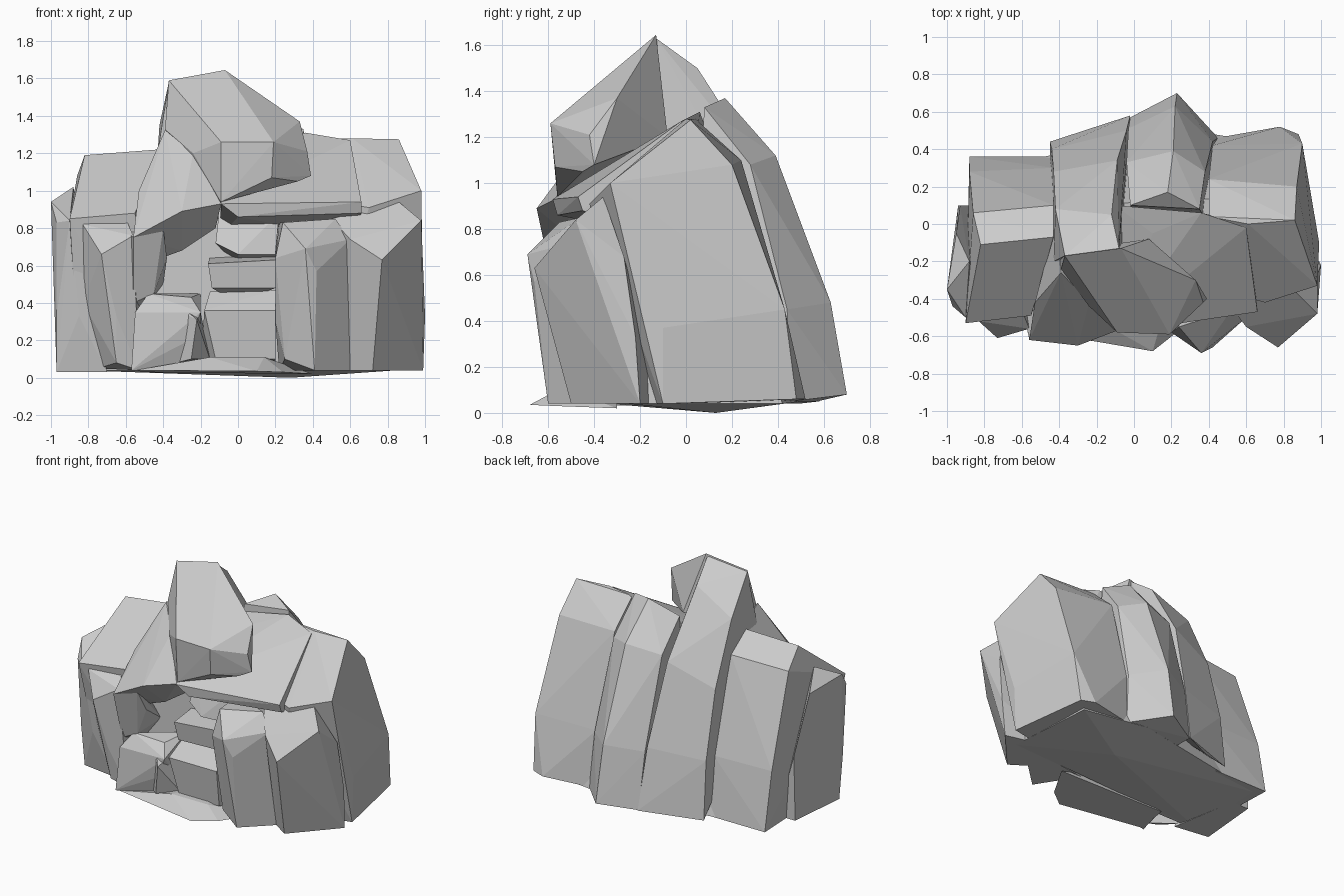
import bpy, bmesh


def rock(name, *pts):
    """One faceted rock: the convex hull of a few corner points."""
    bm = bmesh.new()
    for p in pts:
        bm.verts.new(p)
    res = bmesh.ops.convex_hull(bm, input=bm.verts)
    junk = {e for e in res["geom_interior"] + res["geom_unused"]
            if isinstance(e, bmesh.types.BMVert)}
    bmesh.ops.delete(bm, geom=list(junk), context='VERTS')
    bmesh.ops.dissolve_limit(bm, angle_limit=0.03, verts=bm.verts, edges=bm.edges)
    bmesh.ops.recalc_face_normals(bm, faces=bm.faces)
    me = bpy.data.meshes.new(name)
    bm.to_mesh(me)
    bm.free()
    ob = bpy.data.objects.new(name, me)
    bpy.context.collection.objects.link(ob)
    return ob


# hidden core that closes the gaps between slabs
rock("core", (-.85, -.34, .04), (.85, -.25, .04), (-.82, .3, .04), (.8, .42, .04), (.3, .5, .05),
     (.28, .13, 0), (-.8, -.33, .85), (.8, -.28, .85), (-.75, .08, .9), (.75, .15, .9))

# right block
rock("right_block", (.61, .0, 1.28), (.86, .02, 1.275), (.4, .04, 1.28), (.98, -.33, 1.0),
     (.7, -.42, .91), (.45, -.35, .95), (.87, .2, 1.08), (.4, .24, 1.1),
     (.9, .43, .45), (.42, .42, .45), (.78, .52, .06), (.44, .46, .05), (.88, .48, .06),
     (.98, -.1, .04), (.99, -.1, .37), (.98, -.24, .7), (.45, -.2, .04))

# front right column
rock("front_right_column", (.77, -.66, .63), (.98, -.48, .84), (.86, -.36, .94), (.5, -.42, .85),
     (.6, -.55, .74), (.98, -.27, .68), (.75, -.57, .32), (1.0, -.22, .33), (.6, -.46, .3),
     (.6, -.42, .04), (.72, -.5, .04), (.99, -.2, .04), (.6, -.1, .04))

# front middle column
rock("front_middle_column", (.36, -.69, .69), (.42, -.66, .57), (.24, -.55, .83),
     (.52, -.46, .85), (.6, -.5, .74), (.2, -.58, .64), (.2, -.5, .3), (.41, -.6, .3),
     (.6, -.42, .3), (.25, -.53, .1), (.41, -.6, .04), (.6, -.42, .04), (.22, -.3, .04),
     (.6, -.25, .04), (.22, -.3, .83))

# overhanging plate above the hollow
rock("overhang_plate", (-.09, -.58, .93), (.66, -.47, .94), (.66, -.45, .88), (0, -.56, .86),
     (.62, -.16, 1.13), (.6, -.02, 1.27), (.36, .06, 1.31), (.1, -.05, 1.2), (-.1, .1, 1.2),
     (-.1, 0, .75), (.6, 0, .75))

# tall back slab
rock("back_slab", (.18, .17, 1.37), (.35, .08, 1.33), (-.02, .1, 1.27), (.21, .39, 1.12),
     (.38, .28, 1.08), (-.04, .33, 1.08), (.22, .63, .48), (.42, .44, .45), (-.03, .51, .45),
     (.23, .7, .08), (.45, .46, .05), (-.02, .57, .05), (.4, 0, .04), (0, 0, .04))

# peak slab running down the back
rock("peak_slab", (-.37, -.17, 1.58), (-.08, -.13, 1.63), (-.42, .08, 1.35), (-.12, .05, 1.5),
     (-.43, .28, .92), (-.09, .34, 1.05), (-.44, .4, .45), (-.04, .5, .48),
     (-.45, .44, .04), (-.23, .49, .04), (-.02, .58, .05), (-.43, -.1, .6), (-.05, -.1, .6),
     (-.43, -.2, 1.2))

# jutting peak cap
rock("peak_cap", (-.37, -.17, 1.59), (-.07, -.13, 1.645), (.33, -.3, 1.37),
     (.37, -.42, 1.21), (.39, -.4, 1.08), (.32, -.45, 1.05), (.18, -.57, 1.07), (.19, -.59, 1.26),
     (-.09, -.58, 1.26), (-.24, -.44, 1.2), (-.39, -.24, 1.33), (-.4, -.15, 1.2),
     (-.09, -.56, .94), (.08, -.08, 1.2))

# left brow facet
rock("left_brow", (-.39, -.26, 1.325), (-.24, -.42, 1.2), (-.09, -.57, .93), (-.3, -.65, .89),
     (-.56, -.62, .75), (-.53, -.42, 1.0), (-.42, 0, 1.2), (-.1, -.1, 1.1), (-.12, -.4, .8),
     (-.3, -.4, .68), (-.52, -.4, .6))
rock("left_cheek", (-.56, -.62, .75), (-.4, -.58, .8), (-.38, -.5, .64), (-.45, -.5, .45),
     (-.56, -.52, .4), (-.62, -.3, .8), (-.55, -.3, .3), (-.4, -.3, .5))

# left block and its side flake
rock("left_block", (-.82, -.11, 1.19), (-.43, -.07, 1.22), (-.9, -.53, .85), (-.55, -.49, .88),
     (-.86, .06, 1.08), (-.43, .1, 1.1), (-.88, .28, .45), (-.43, .3, .45),
     (-.88, .36, .04), (-.43, .36, .04), (-.85, -.38, .3), (-.5, -.35, .3),
     (-.85, -.35, .04), (-.5, -.35, .04))
rock("left_side_flake", (-1, -.35, .94), (-.88, -.2, 1.02), (-.9, -.5, .84), (-.97, -.44, .83),
     (-.97, -.4, .33), (-.85, -.44, .33), (-.97, -.36, .03), (-.7, -.4, .03),
     (-.95, -.05, .9), (-.93, .1, .5), (-.94, .1, .04), (-.8, .1, .04))

# front left column
rock("front_left_column", (-.83, -.52, .82), (-.6, -.46, .85), (-.56, -.56, .76),
     (-.73, -.61, .66), (-.65, -.56, .33), (-.56, -.5, .32), (-.83, -.42, .4),
     (-.65, -.52, .08), (-.53, -.5, .04), (-.75, -.35, .05), (-.5, -.3, .5))

# broken ledges inside the hollow
rock("lower_left_ledge", (-.55, -.56, .35), (-.48, -.5, .45), (-.25, -.48, .43), (-.2, -.55, .35),
     (-.26, -.54, .2), (-.3, -.5, .04), (-.57, -.58, .04), (-.5, -.3, .04), (-.2, -.3, .04),
     (-.2, -.3, .45))
rock("lower_middle_ledge", (-.18, -.53, .36), (.2, -.53, .36), (-.15, -.42, .46), (.2, -.42, .47),
     (-.12, -.5, .1), (.2, -.5, .1), (-.2, -.3, .05), (.2, -.3, .05))
rock("upper_ledge", (-.16, -.5, .61), (.2, -.48, .63), (-.14, -.48, .48), (.2, -.46, .48),
     (-.15, -.25, .65), (.2, -.25, .66), (0, -.3, .4))
rock("hollow_back", (-.12, -.38, .72), (0, -.42, .66), (.2, -.4, .66), (.22, -.36, .88),
     (-.1, -.32, .9), (0, -.2, .6), (.2, -.2, .6))
rock("wedge_stone", (-.26, -.56, .33), (-.22, -.6, .31), (-.3, -.5, .38), (-.25, -.58, .1),
     (-.33, -.5, .08), (-.15, -.45, .1), (-.2, -.4, .35))

# front footing
rock("front_footing", (-.55, -.57, .04), (-.05, -.6, .035), (.1, -.68, .035), (.24, -.57, .03),
     (-.15, -.54, .11), (.14, -.54, .11), (-.5, -.3, .03), (.4, -.3, .02), (0, -.3, .12))
